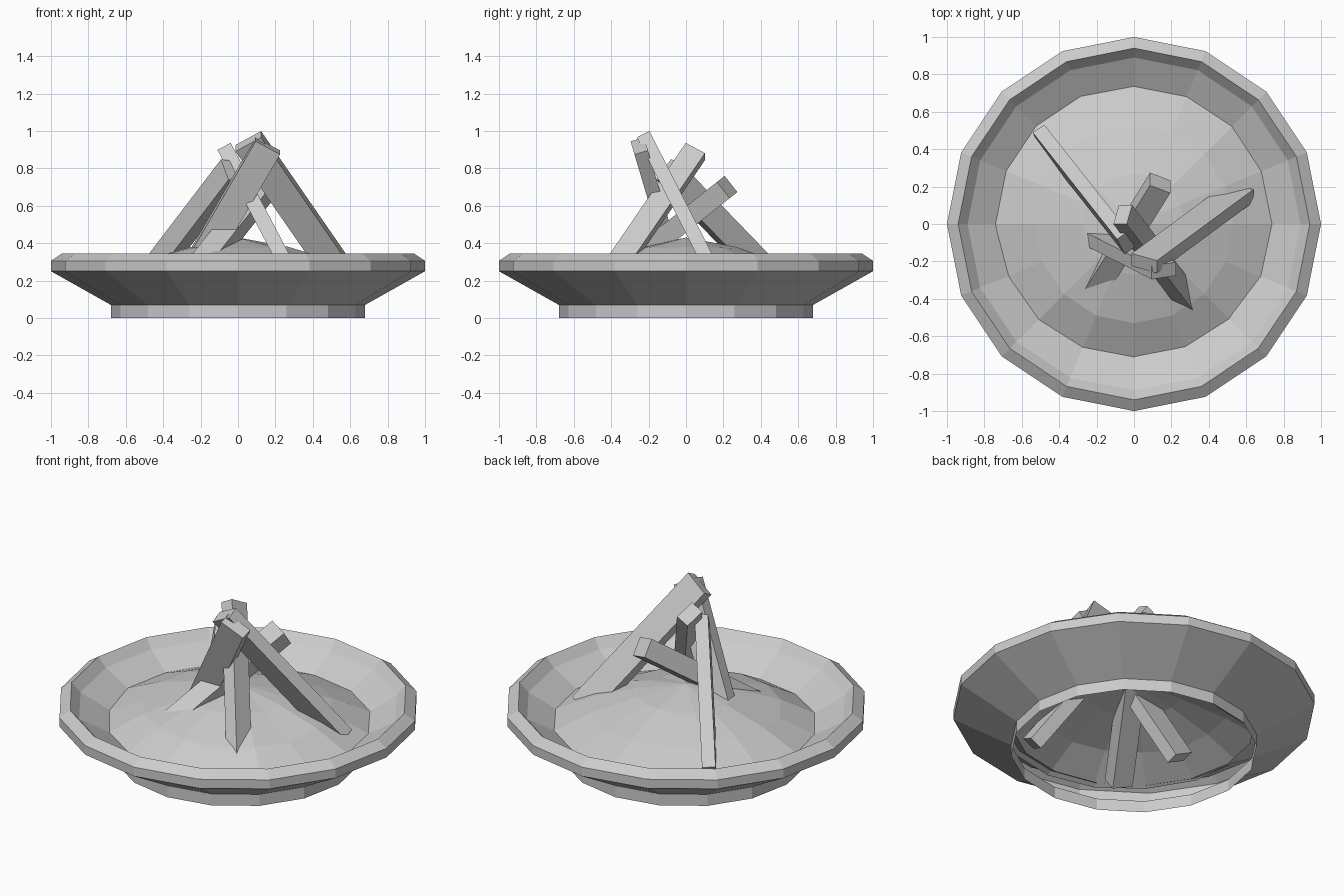
import bpy, math, random
from mathutils import Vector

if "Cube" in bpy.data.objects:
    bpy.data.objects.remove(bpy.data.objects["Cube"])

random.seed(4)
N = 16


def make(name, verts, faces):
    me = bpy.data.meshes.new(name)
    me.from_pydata([tuple(v) for v in verts], [], faces)
    me.update()
    ob = bpy.data.objects.new(name, me)
    bpy.context.collection.objects.link(ob)
    return ob


def ring_faces(rings):
    return [(i * N + j, i * N + (j + 1) % N, (i + 1) * N + (j + 1) % N, (i + 1) * N + j)
            for i in range(rings - 1) for j in range(N)]


def polar(r, j, z):
    a = 2 * math.pi * j / N
    return (r * math.cos(a), r * math.sin(a), z)


# Bowl: open foot, flared side, chamfered rim and inner wall
profile = [(.68, 0), (.68, .07), (1, .25), (1, .305), (.94, .345), (.89, .29), (.67, .165)]
make("fire_bowl", [polar(r, j, z) for r, z in profile for j in range(N)],
     ring_faces(len(profile)))

# Ash bed: low uneven mound, steeper toward the front
verts = []
for r, z, noise, dip in [(.74, .205, .005, .03), (.53, .29, .015, 0), (.27, .375, .006, 0)]:
    for j in range(N):
        front = max(0, -math.sin(2 * math.pi * j / N))
        verts.append(polar(r, j, z - dip * front + random.uniform(-noise, noise)))
verts.append((0, 0, .43))
faces = ring_faces(3) + [(2 * N + j, 2 * N + (j + 1) % N, 3 * N) for j in range(N)]
make("ash_bed", verts, faces)


# Logs: rectangular billets from foot to top, wide side turned toward a hint axis
def log(name, foot, top, hint, wide, thin):
    foot, top = Vector(foot), Vector(top)
    d = (top - foot).normalized()
    h = Vector(hint)
    w = (h - d * h.dot(d)).normalized() * wide / 2
    t = d.cross(w).normalized() * thin / 2
    v = [p + a * w + b * t for p in (foot, top)
         for a, b in ((-1, -1), (1, -1), (1, 1), (-1, 1))]
    f = [(3, 2, 1, 0), (4, 5, 6, 7)] + [(i, (i + 1) % 4, 4 + (i + 1) % 4, 4 + i) for i in range(4)]
    make(name, v, f)


log("log_back_left", (-.49, .47, .2), (-.04, -.10, .79), (-.54, .84, .2), .14, .075)
log("log_front_right", (.34, -.47, .13), (-.06, .05, .89), (0, 1, 0), .12, .08)
log("log_front_left", (-.31, -.50, .13), (.14, .22, .70), (1, 0, 0), .12, .11)
log("log_right", (.57, .17, .2), (.055, -.21, .945), (1, 0, 0), .16, .075)
log("log_left", (-.33, 0, .08), (.16, -.25, .92), (1, 0, 0), .15, .075)
